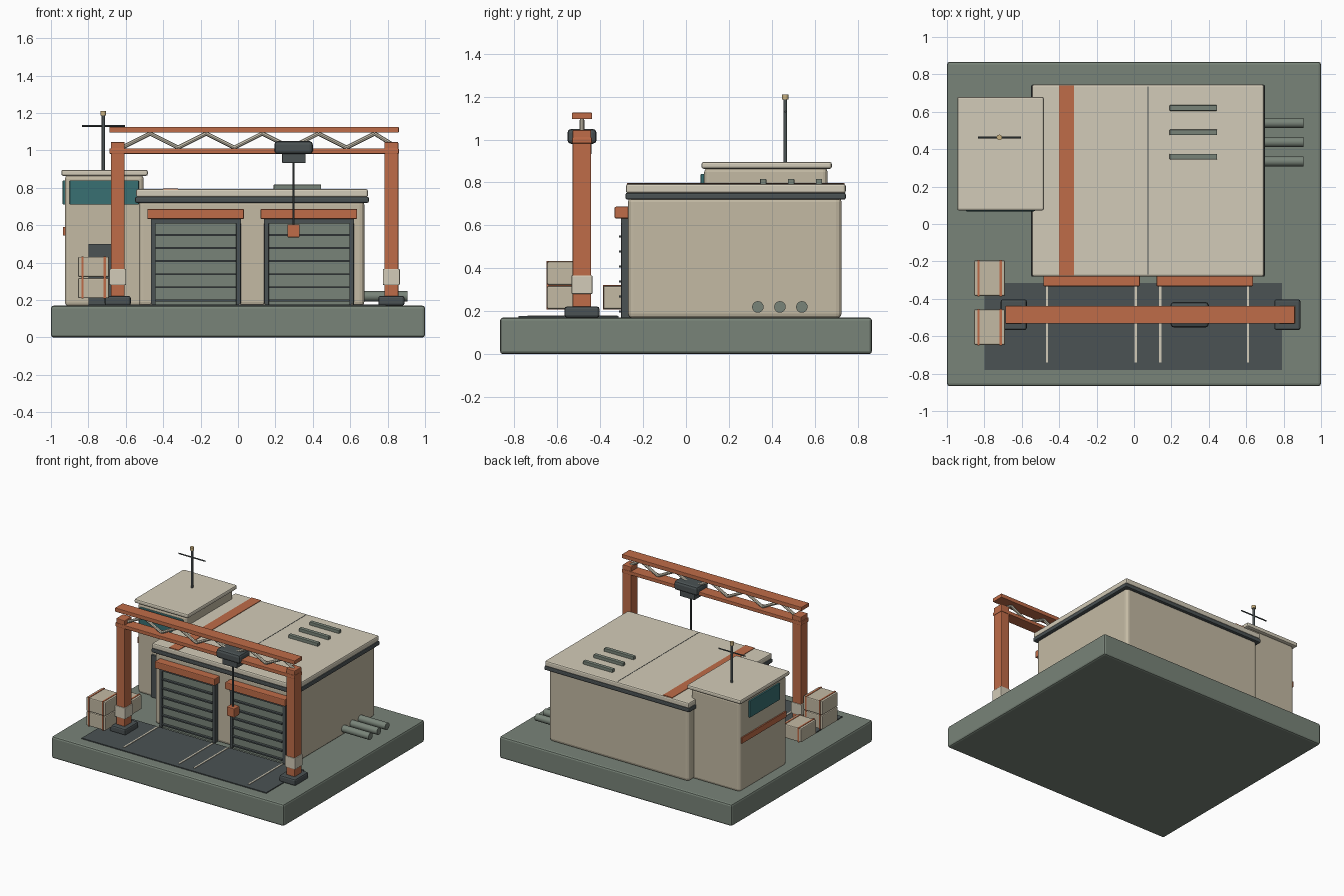
import bpy, bmesh, math
from mathutils import Vector

if "Cube" in bpy.data.objects:
    bpy.data.objects.remove(bpy.data.objects["Cube"])


def mat(name, r, g, b):
    m = bpy.data.materials.new(name)
    m.diffuse_color = (r, g, b, 1)
    m.use_nodes = True
    m.node_tree.nodes["Principled BSDF"].inputs["Base Color"].default_value = m.diffuse_color
    return m


CREAM = mat("cream", 0.65, 0.60, 0.48)
SAND = mat("sand", 0.55, 0.49, 0.37)
GREEN = mat("grey_green", 0.19, 0.23, 0.19)
DARK = mat("charcoal", 0.07, 0.085, 0.088)
ORANGE = mat("orange", 0.52, 0.15, 0.065)
TEAL = mat("glass_teal", 0.04, 0.16, 0.17)
BRASS = mat("beacon", 0.6, 0.45, 0.22)


def finish(name, bm, m):
    me = bpy.data.meshes.new(name)
    bm.to_mesh(me)
    bm.free()
    ob = bpy.data.objects.new(name, me)
    bpy.context.collection.objects.link(ob)
    me.materials.append(m)
    return ob


def box(name, x, y, z, m, bevel=0.0, segments=2):
    """Box from (min, max) ranges, with optional rounded edges."""
    bm = bmesh.new()
    bmesh.ops.create_cube(bm, size=1)
    for v in bm.verts:
        v.co = Vector([r[0] if c < 0 else r[1] for r, c in zip((x, y, z), v.co)])
    ob = finish(name, bm, m)
    if bevel:
        mod = ob.modifiers.new("bevel", "BEVEL")
        mod.width, mod.segments = bevel, segments
    return ob


def rod(name, a, b, r, m, sides=12):
    """Cylinder between two points."""
    a, b = Vector(a), Vector(b)
    bm = bmesh.new()
    bmesh.ops.create_cone(bm, cap_ends=True, segments=sides, radius1=r, radius2=r, depth=(b - a).length)
    for f in bm.faces:
        f.smooth = len(f.verts) == 4 and sides > 8
    for e in bm.edges:
        e.smooth = all(f.smooth for f in e.link_faces)
    ob = finish(name, bm, m)
    ob.location = (a + b) / 2
    ob.rotation_euler = (b - a).to_track_quat("Z", "Y").to_euler()
    return ob


def around(c, half):
    return (c - half, c + half)


# Ground slab and loading apron with lane lines
box("ground_slab", (-1, 1), (-0.867, 0.867), (0, 0.17), GREEN, 0.014)
box("loading_apron", (-0.80, 0.79), (-0.78, -0.315), (0.165, 0.177), DARK)
for x in (-0.465, 0.01, 0.14, 0.61):
    box("lane_line", around(x, 0.006), (-0.74, -0.32), (0.17, 0.181), CREAM)

# Main hall
box("hall_body", (-0.53, 0.675), (-0.27, 0.725), (0.165, 0.735), SAND, 0.025, 3)
box("hall_trim", (-0.55, 0.70), (-0.282, 0.745), (0.72, 0.752), DARK, 0.008)
box("hall_roof", (-0.545, 0.695), (-0.28, 0.745), (0.75, 0.793), CREAM, 0.010)
box("roof_stripe", (-0.40, -0.32), (-0.275, 0.74), (0.78, 0.797), ORANGE)
box("roof_seam", around(0.075, 0.002), (-0.27, 0.735), (0.78, 0.7945), DARK)
for y in (0.36, 0.49, 0.62):
    box("roof_vent", (0.19, 0.445), around(y, 0.015), (0.785, 0.817), GREEN, 0.004)

# Two roller doors with jambs, slat grooves and headers
for x0 in (-0.465, 0.14):
    x1 = x0 + 0.48
    box("roller_door", (x0 + 0.01, x1 - 0.01), (-0.292, -0.26), (0.17, 0.63), GREEN)
    for jx in (x0, x1 - 0.025):
        box("door_jamb", (jx, jx + 0.025), (-0.303, -0.26), (0.17, 0.64), DARK, 0.004)
    box("door_lintel", (x0, x1), (-0.303, -0.26), (0.61, 0.64), DARK)
    for i in range(6):
        box("door_slat", (x0 + 0.025, x1 - 0.025), (-0.312, -0.28), around(0.198 + 0.07 * i, 0.005), DARK)
    box("door_header", (x0 - 0.02, x1 + 0.017), (-0.333, -0.265), (0.633, 0.687), ORANGE, 0.006)

# Control tower
box("tower_body", (-0.925, -0.505), (0.085, 0.66), (0.165, 0.87), SAND, 0.022, 3)
box("tower_roof", (-0.945, -0.482), (0.072, 0.68), (0.864, 0.896), CREAM, 0.010)
box("tower_front_window", (-0.90, -0.53), (0.068, 0.10), (0.71, 0.84), TEAL, 0.004)
box("tower_side_window", (-0.937, -0.90), (0.18, 0.55), (0.71, 0.84), TEAL, 0.004)
box("tower_side_stripe", (-0.935, -0.90), (0.10, 0.645), (0.545, 0.59), ORANGE)
box("tower_door", (-0.80, -0.625), (0.07, 0.10), (0.17, 0.50), DARK, 0.004)

# Antenna
rod("antenna_mast", (-0.72, 0.463, 0.88), (-0.72, 0.463, 1.195), 0.009, DARK)
rod("antenna_crossbar", (-0.835, 0.463, 1.13), (-0.605, 0.463, 1.13), 0.005, DARK, 8)
rod("antenna_beacon", (-0.72, 0.463, 1.187), (-0.72, 0.463, 1.21), 0.015, BRASS)

# Gantry legs
GY = -0.485
for x in (-0.643, 0.82):
    box("gantry_foot", around(x, 0.07), around(GY, 0.082), (0.17, 0.222), DARK, 0.012)
    box("gantry_leg", around(x, 0.037), around(GY, 0.043), (0.21, 1.045), ORANGE, 0.005)
    box("leg_collar", around(x, 0.045), around(GY, 0.049), (0.28, 0.367), CREAM, 0.005)

# Gantry beams and zigzag lattice
box("lower_beam", (-0.687, 0.86), around(GY, 0.046), (0.982, 1.01), ORANGE, 0.004)
box("upper_beam", (-0.687, 0.86), around(GY, 0.047), (1.095, 1.126), ORANGE, 0.004)
nodes = [(-0.62 + 0.15 * i, GY, 1.09 if i % 2 else 1.015) for i in range(10)] + [(0.82, GY, 1.035)]
for a, b in zip(nodes, nodes[1:]):
    rod("lattice_brace", a, b, 0.011, CREAM, 8)

# Hoist trolley, cable and hook block
box("hoist_trolley", (0.195, 0.40), around(GY, 0.068), (0.98, 1.05), DARK, 0.018)
box("hoist_drum", (0.235, 0.362), around(GY, 0.045), (0.932, 0.985), DARK, 0.006)
rod("hoist_cable", (0.297, GY, 0.59), (0.297, GY, 0.94), 0.006, DARK, 8)
box("hook_block", around(0.297, 0.033), around(GY, 0.033), (0.535, 0.605), ORANGE, 0.005)

# Strapped crates: a stack of two and a single
for y, z in ((-0.552, 0.21), (-0.552, 0.323), (-0.29, 0.21)):
    box("crate", around(-0.772, 0.083), around(y, 0.095), (z, z + 0.108), SAND, 0.007)
    for s in (-1, 1):
        box("crate_strap", around(-0.772 + s * 0.06, 0.006), around(y, 0.098), (z - 0.002, z + 0.111), ORANGE)

# Side pipes
for y in (0.335, 0.438, 0.54):
    rod("side_pipe", (0.665, y, 0.22), (0.907, y, 0.22), 0.027, GREEN, 16)
